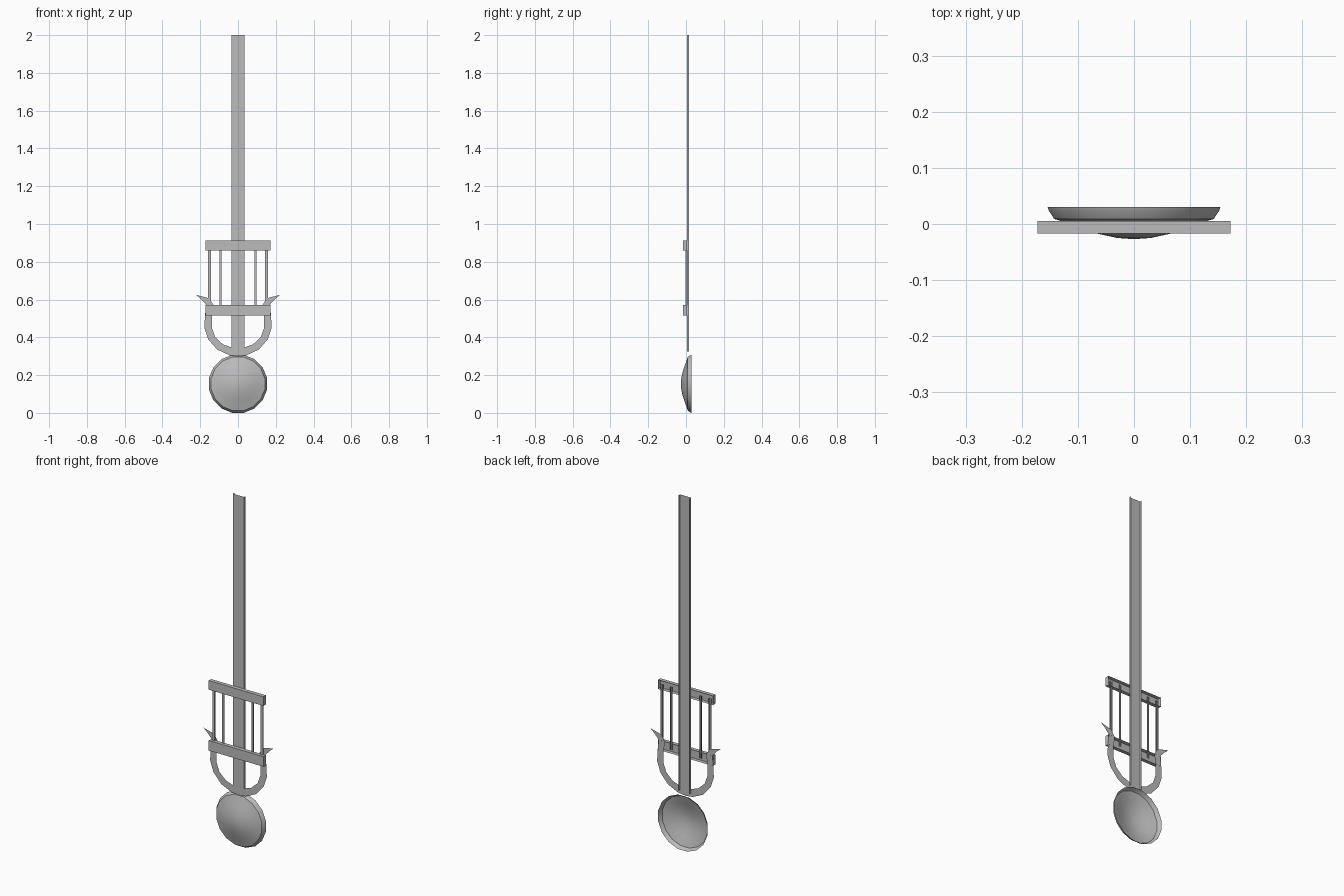
import bpy, bmesh
from math import sin, cos, pi

cube = bpy.data.objects.get("Cube")
if cube:
    bpy.data.objects.remove(cube)

grey = bpy.data.materials.new("plain grey")
grey.use_nodes = True
COLOUR = (0.5, 0.5, 0.5, 1)
grey.diffuse_color = COLOUR
grey.node_tree.nodes["Principled BSDF"].inputs["Base Color"].default_value = COLOUR


def finish(name, bm):
    mesh = bpy.data.meshes.new(name)
    bm.to_mesh(mesh)
    bm.free()
    mesh.materials.append(grey)
    obj = bpy.data.objects.new(name, mesh)
    bpy.context.collection.objects.link(obj)
    return obj


def shell(name, x, z, y, open_ends=False):
    """Thin box with no back, optionally with no top and bottom."""
    bm = bmesh.new()
    bmesh.ops.create_cube(bm, size=1)
    bm.normal_update()
    gone = [f for f in bm.faces
            if f.normal.y > 0.5 or (open_ends and abs(f.normal.z) > 0.5)]
    bmesh.ops.delete(bm, geom=gone, context='FACES')
    for v in bm.verts:
        v.co = [lo + (c + 0.5) * (hi - lo) for c, (lo, hi) in zip(v.co, (x, y, z))]
    return finish(name, bm)


# Long rod and the two crossbars
shell("rod", (-0.035, 0.035), (0.325, 2), (0.005, 0.017), True)
shell("upper_crossbar", (-0.172, 0.172), (0.86, 0.912), (-0.017, 0.005))
shell("lower_crossbar", (-0.172, 0.172), (0.515, 0.572), (-0.017, 0.005))

# Thin wires between the crossbars
for side, label in ((1, "left"), (-1, "right")):
    for place, x, half in (("outer", 0.151, 0.007), ("inner", 0.092, 0.005)):
        shell(f"{label}_{place}_wire", (side * x - half, side * x + half),
              (0.535, 0.89), (-0.003, 0.003), True)

# Flat lyre frame, from the bottom middle up to the horn tip
outer = [(0, 0.3), (0.045, 0.305), (0.11, 0.335), (0.158, 0.39), (0.178, 0.45),
         (0.175, 0.515), (0.168, 0.572), (0.195, 0.602), (0.222, 0.625)]
inner = [(0, 0.345), (0.035, 0.347), (0.08, 0.363), (0.12, 0.4), (0.138, 0.45),
         (0.137, 0.515), (0.13, 0.572), (0.153, 0.607), (0.222, 0.625)]
bm = bmesh.new()
for side in (1, -1):
    rows = [[bm.verts.new((side * x, 0.0045, z)) for x, z in edge] for edge in (outer, inner)]
    for i in range(len(outer) - 1):
        face = [rows[0][i], rows[0][i + 1], rows[1][i + 1], rows[1][i]]
        bm.faces.new(face if side > 0 else face[::-1])
bmesh.ops.remove_doubles(bm, verts=bm.verts, dist=0.0001)
finish("lyre_frame", bm)

# Domed bob, hollow behind, turned about the y axis
profile = [(0.157, 0.03), (0.155, 0.024), (0.145, 0.009), (0.128, 0.004),
           (0.095, -0.008), (0.063, -0.018), (0.03, -0.025), (0, -0.027)]
SIDES = 16
bm = bmesh.new()
rings = []
for r, y in profile:
    rings.append([bm.verts.new((r * cos(a), y, 0.155 + r * sin(a)))
                  for a in ((k + 0.5) * 2 * pi / SIDES for k in range(SIDES))])
for a, b in zip(rings, rings[1:]):
    for k in range(SIDES):
        n = (k + 1) % SIDES
        bm.faces.new((a[k], a[n], b[n], b[k]))
bmesh.ops.remove_doubles(bm, verts=bm.verts, dist=0.0001)
low = min(v.co.z for v in bm.verts)
for v in bm.verts:
    v.co.z -= low
bob = finish("bob", bm)
bpy.ops.object.select_all(action='DESELECT')
bob.select_set(True)
bpy.context.view_layer.objects.active = bob
bpy.ops.object.shade_smooth_by_angle(angle=pi / 6)
